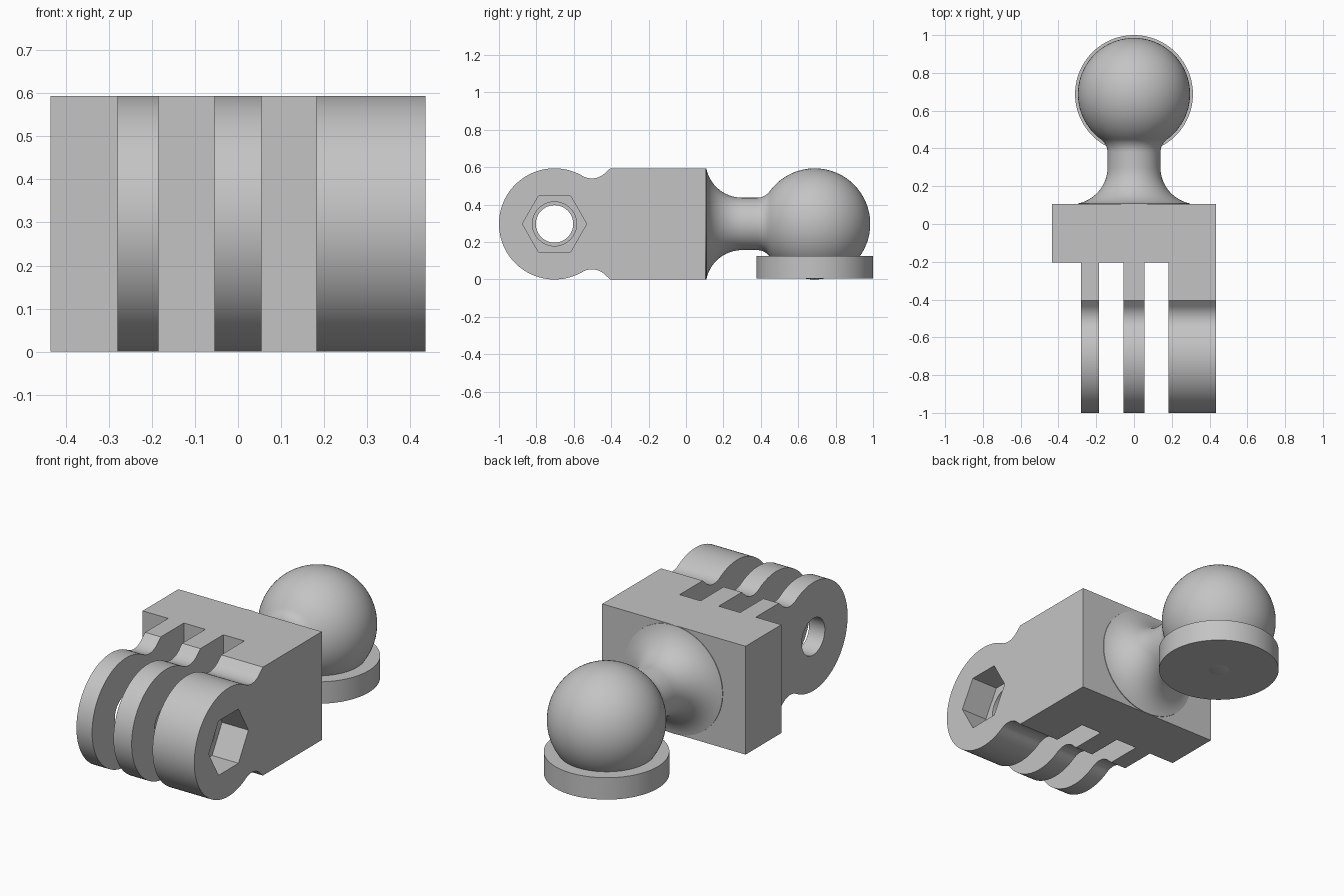
import bpy, bmesh
from math import sin, cos, asin, acos, pi, radians
from mathutils import Matrix

if "Cube" in bpy.data.objects:
    bpy.data.objects.remove(bpy.data.objects["Cube"])

MID = 0.297              # axis height, also the radius of the prong ends and ball
HALF_WIDTH = 0.435
HINGE_Y, BALL_Y = -0.703, 0.688

grey = bpy.data.materials.new("plain grey")
grey.use_nodes = True
colour = (0.55, 0.55, 0.55, 1)
grey.diffuse_color = colour
grey.node_tree.nodes["Principled BSDF"].inputs["Base Color"].default_value = colour


def make(name, bm):
    bmesh.ops.recalc_face_normals(bm, faces=bm.faces)
    mesh = bpy.data.meshes.new(name)
    bm.to_mesh(mesh)
    bm.free()
    mesh.materials.append(grey)
    obj = bpy.data.objects.new(name, mesh)
    bpy.context.collection.objects.link(obj)
    return obj


def select(obj):
    bpy.ops.object.select_all(action='DESELECT')
    obj.select_set(True)
    bpy.context.view_layer.objects.active = obj


def smooth(obj):
    select(obj)
    bpy.ops.object.shade_smooth_by_angle(angle=radians(25))


def cut(obj, cutter):
    cutter.hide_render = True
    select(obj)
    mod = obj.modifiers.new("cut", 'BOOLEAN')
    mod.operation = 'DIFFERENCE'
    mod.solver = 'EXACT'
    mod.object = cutter
    bpy.ops.object.modifier_apply(modifier=mod.name)
    bpy.data.objects.remove(cutter)


def box(name, x0, x1, y0, y1, z0, z1):
    bm = bmesh.new()
    bmesh.ops.create_cube(bm, size=1)
    bm.transform(Matrix.Translation(((x0 + x1) / 2, (y0 + y1) / 2, (z0 + z1) / 2))
                 @ Matrix.Diagonal((x1 - x0, y1 - y0, z1 - z0, 1)))
    return make(name, bm)


def bar(name, x0, x1, radius, sides):
    """Prism along x on the hinge axis, with one corner pointing up."""
    bm = bmesh.new()
    bmesh.ops.create_cone(bm, cap_ends=True, segments=sides, radius1=radius,
                          radius2=radius, depth=x1 - x0)
    bm.transform(Matrix.Translation(((x0 + x1) / 2, HINGE_Y, MID))
                 @ Matrix.Rotation(pi / 2, 4, 'Y')
                 @ Matrix.Rotation(0 if sides == 6 else pi / sides, 4, 'Z'))
    return make(name, bm)


def arc(cy, cz, radius, a0, a1, n):
    """Points of an arc; angle 0 points to +z, positive towards +y."""
    return [(cy + radius * sin(a0 + (a1 - a0) * i / n),
             cz + radius * cos(a0 + (a1 - a0) * i / n)) for i in range(n + 1)]


# Body: half side profile (height measured from the axis), mirrored, then extruded
fillet, low = 0.1, 0.243
join = acos((low + fillet) / (MID + fillet))
notch_y = HINGE_Y + (MID + fillet) * sin(join)
half = arc(HINGE_Y, 0, MID, -pi / 2, join, 48)
half += arc(notch_y, low + fillet, fillet, pi + join, pi - radians(42), 12)[1:]
half += [(-0.405, MID), (0.105, MID)]
outline = half + [(y, -h) for y, h in reversed(half[1:])]
bm = bmesh.new()
face = bm.faces.new([bm.verts.new((-HALF_WIDTH, y, MID + h)) for y, h in outline])
ext = bmesh.ops.extrude_face_region(bm, geom=[face])
bmesh.ops.translate(bm, vec=(2 * HALF_WIDTH, 0, 0),
                    verts=[v for v in ext["geom"] if isinstance(v, bmesh.types.BMVert)])
body = make("forked_body", bm)

# Slots that leave two thin prongs and one thick prong
for x0, x1 in ((-0.6, -0.28), (-0.185, -0.055), (0.055, 0.182)):
    cut(body, box("slot_cutter", x0, x1, -1.2, -0.205, -0.2, 0.8))

# Hinge bore, wider in the thick prong, with a hexagonal nut pocket
cut(body, bar("bore_cutter", -0.5, 0.12, 0.1, 64))
cut(body, bar("wide_bore_cutter", 0.12, 0.4, 0.118, 64))
cut(body, bar("nut_cutter", 0.275, 0.6, 0.172, 6))
smooth(body)

# Ball stud: flared neck, fillet and ball, turned about the y axis
flare, neck_r, blend = 0.195, 0.14, 0.085
start = acos((neck_r + flare - MID) / flare)
tilt = asin((neck_r + blend) / (MID + blend))
blend_y = BALL_Y - (MID + blend) * cos(tilt)
profile = [(0.09, 0), (0.09, MID)]
profile += arc(0.30, neck_r + flare, flare, pi + start, pi, 16)
profile += arc(blend_y, neck_r + blend, blend, pi, pi / 2 + tilt, 8)
profile += arc(BALL_Y, 0, MID, tilt - pi / 2, pi / 2, 40)[1:]
bm = bmesh.new()
verts = [bm.verts.new((0, y, MID + r)) for y, r in profile]
edges = [bm.edges.new(pair) for pair in zip(verts, verts[1:])]
bmesh.ops.spin(bm, geom=verts + edges, cent=(0, 0, MID), axis=(0, 1, 0),
               angle=2 * pi, steps=80, use_merge=True)
bmesh.ops.remove_doubles(bm, verts=bm.verts, dist=1e-5)
smooth(make("ball_stud", bm))

# Round foot under the ball
bm = bmesh.new()
bmesh.ops.create_cone(bm, cap_ends=True, segments=96, radius1=0.312,
                      radius2=0.312, depth=0.12)
bm.transform(Matrix.Translation((0, BALL_Y, 0.065)))
smooth(make("round_foot", bm))
